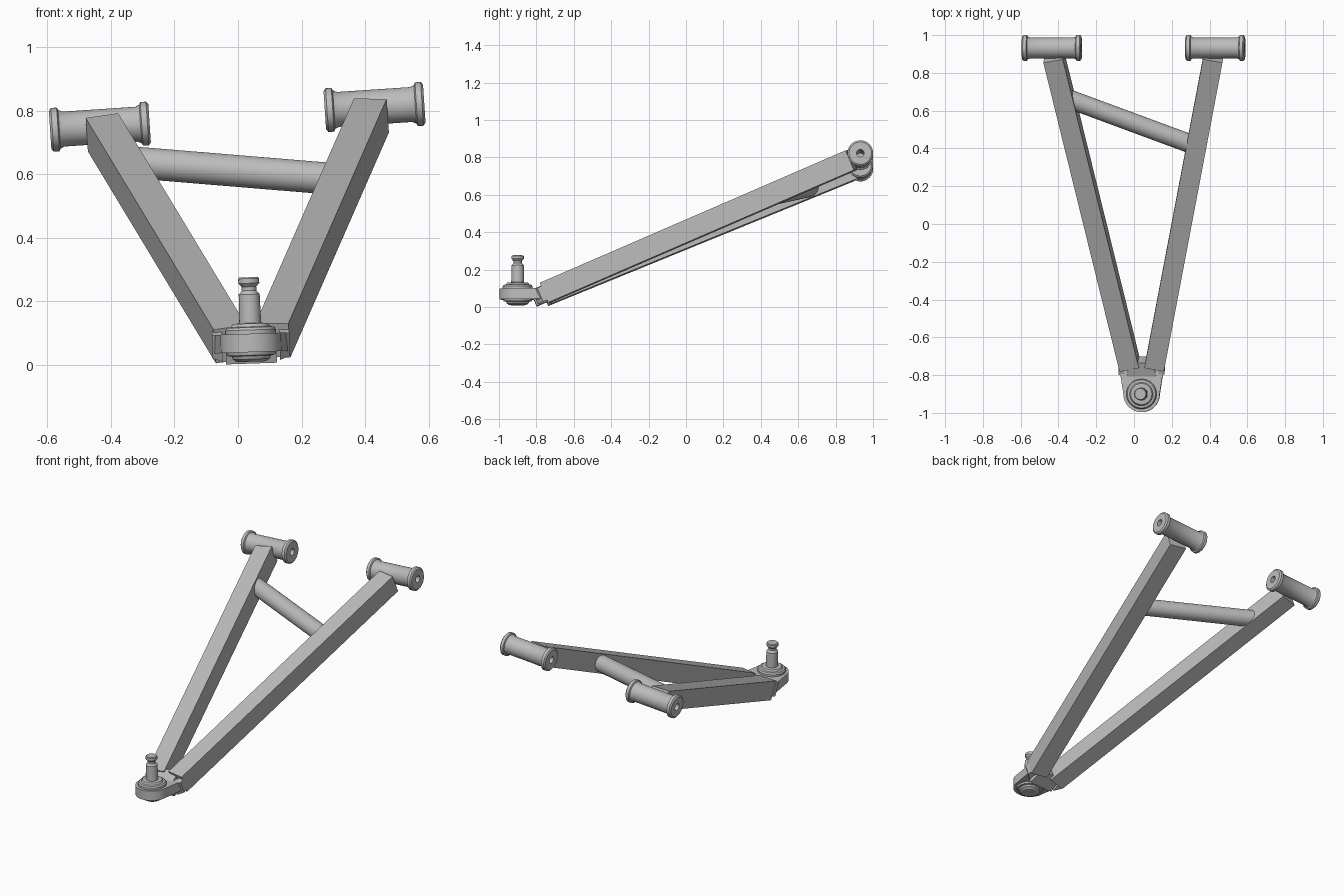
import bpy, bmesh, math
from mathutils import Vector, Matrix

cube = bpy.data.objects.get("Cube")
if cube:
    bpy.data.objects.remove(cube)

steel = bpy.data.materials.new("grey_steel")
steel.use_nodes = True
steel.diffuse_color = (0.5, 0.5, 0.5, 1)
steel.node_tree.nodes["Principled BSDF"].inputs["Base Color"].default_value = (0.5, 0.5, 0.5, 1)

ROLL = math.radians(3.8)
PIVOT_AXIS = Vector((math.cos(ROLL), 0, math.sin(ROLL)))


def finish(name, bm, matrix):
    bmesh.ops.recalc_face_normals(bm, faces=bm.faces)
    mesh = bpy.data.meshes.new(name)
    bm.to_mesh(mesh)
    bm.free()
    mesh.materials.append(steel)
    obj = bpy.data.objects.new(name, mesh)
    obj.matrix_world = matrix
    bpy.context.collection.objects.link(obj)
    bpy.ops.object.select_all(action="DESELECT")
    obj.select_set(True)
    bpy.context.view_layer.objects.active = obj
    bpy.ops.object.shade_smooth_by_angle(angle=math.radians(30))
    return obj


def frame(origin, x, y, z):
    return Matrix.Translation(origin) @ Matrix((x, y, z)).transposed().to_4x4()


def lathe(name, profile, matrix, closed=False, steps=40):
    """Revolve (radius, height) points around local z."""
    bm = bmesh.new()
    verts = [bm.verts.new((r, 0, h)) for r, h in profile]
    pairs = list(zip(verts, verts[1:]))
    if closed:
        pairs.append((verts[-1], verts[0]))
    edges = [bm.edges.new(p) for p in pairs]
    bmesh.ops.spin(bm, geom=verts + edges, axis=(0, 0, 1), cent=(0, 0, 0),
                   angle=math.tau, steps=steps)
    bmesh.ops.remove_doubles(bm, verts=bm.verts, dist=0.0001)
    return finish(name, bm, matrix)


def prism(name, outline, low, high, matrix):
    """Extrude a local xy outline from low to high."""
    bm = bmesh.new()
    face = bm.faces.new([bm.verts.new((x, y, low)) for x, y in outline])
    grown = bmesh.ops.extrude_face_region(bm, geom=[face])["geom"]
    bmesh.ops.translate(bm, vec=(0, 0, high - low),
                        verts=[g for g in grown if isinstance(g, bmesh.types.BMVert)])
    return finish(name, bm, matrix)


def arm(name, start, end, width=0.105, depth=0.115):
    start, end = Vector(start), Vector(end)
    along = (end - start).normalized()
    up = PIVOT_AXIS.cross(along).normalized()
    w, length = width / 2, (end - start).length
    outline = [(-w, 0), (w, 0), (w, length), (-w, length)]
    prism(name, outline, -depth / 2, depth / 2, frame(start, along.cross(up), along, up))


# Two box-section arms
arm("left_arm", (0.11, -0.75, 0.077), (0.42, 0.885, 0.785))
arm("right_arm", (-0.022, -0.75, 0.065), (-0.425, 0.885, 0.732))

# Flanged pivot bushings with through holes
half = [(0.02, 0.157), (0.06, 0.157), (0.069, 0.15), (0.069, 0.132), (0.061, 0.128), (0.055, 0.115)]
bushing = half + [(r, -h) for r, h in reversed(half)]
for name, centre in (("left_bushing", (0.43, 0.932, 0.812)),
                     ("right_bushing", (-0.435, 0.932, 0.75))):
    y_axis = Vector((0, 1, 0))
    lathe(name, bushing, frame(centre, y_axis, PIVOT_AXIS.cross(y_axis), PIVOT_AXIS), closed=True)

# Round cross brace between the arms
a, b = Vector((-0.36, 0.668, 0.64)), Vector((0.33, 0.413, 0.583))
turn = (b - a).to_track_quat("Z", "Y").to_matrix().to_4x4()
lathe("cross_brace", [(0, 0), (0.05, 0), (0.05, (b - a).length), (0, (b - a).length)],
      Matrix.Translation(a) @ turn)

# Ball joint mounting plate: round nose widening towards the arms
joint = Matrix.Translation((0.043, -0.9, 0)) @ Matrix.Rotation(math.radians(-2), 4, "Y")
nose = [(0.096 * math.cos(t), 0.096 * math.sin(t))
        for t in (math.pi + math.pi * i / 24 for i in range(25))]
prism("mounting_plate", nose + [(0.118, 0.14), (0, 0.16), (-0.118, 0.14)], 0.04, 0.098, joint)

# Bent tongue gripping the arm ends
tilt = joint @ Matrix.Translation((0, 0.13, 0.065)) @ Matrix.Rotation(math.radians(23), 4, "X")
tongue = [(-0.08, -0.05), (0.08, -0.05), (0.07, 0.03), (0.025, 0.055), (-0.025, 0.055), (-0.07, 0.03)]
prism("mounting_tongue", tongue, -0.045, 0.045, tilt)
for side, name in ((-1, "right_cheek"), (1, "left_cheek")):
    cheek = [(side * x, y) for x, y in ((0.09, -0.04), (0.122, -0.01), (0.122, 0.02), (0.09, 0.02))]
    prism(name, cheek, -0.04, 0.04, tilt)

# Ball socket with domed cap and base
lathe("ball_socket", [(0, 0.01), (0.045, 0.01), (0.058, 0.018), (0.062, 0.028), (0.075, 0.03),
                      (0.08, 0.045), (0.08, 0.11), (0.074, 0.118), (0.062, 0.12),
                      (0.056, 0.13), (0.03, 0.132), (0, 0.132)], joint)

# Tapered stud with a grooved head
lathe("ball_stud", [(0, 0.1), (0.035, 0.1), (0.033, 0.222), (0.023, 0.234), (0.023, 0.246),
                    (0.033, 0.257), (0.033, 0.272), (0.029, 0.276), (0, 0.276)], joint)
